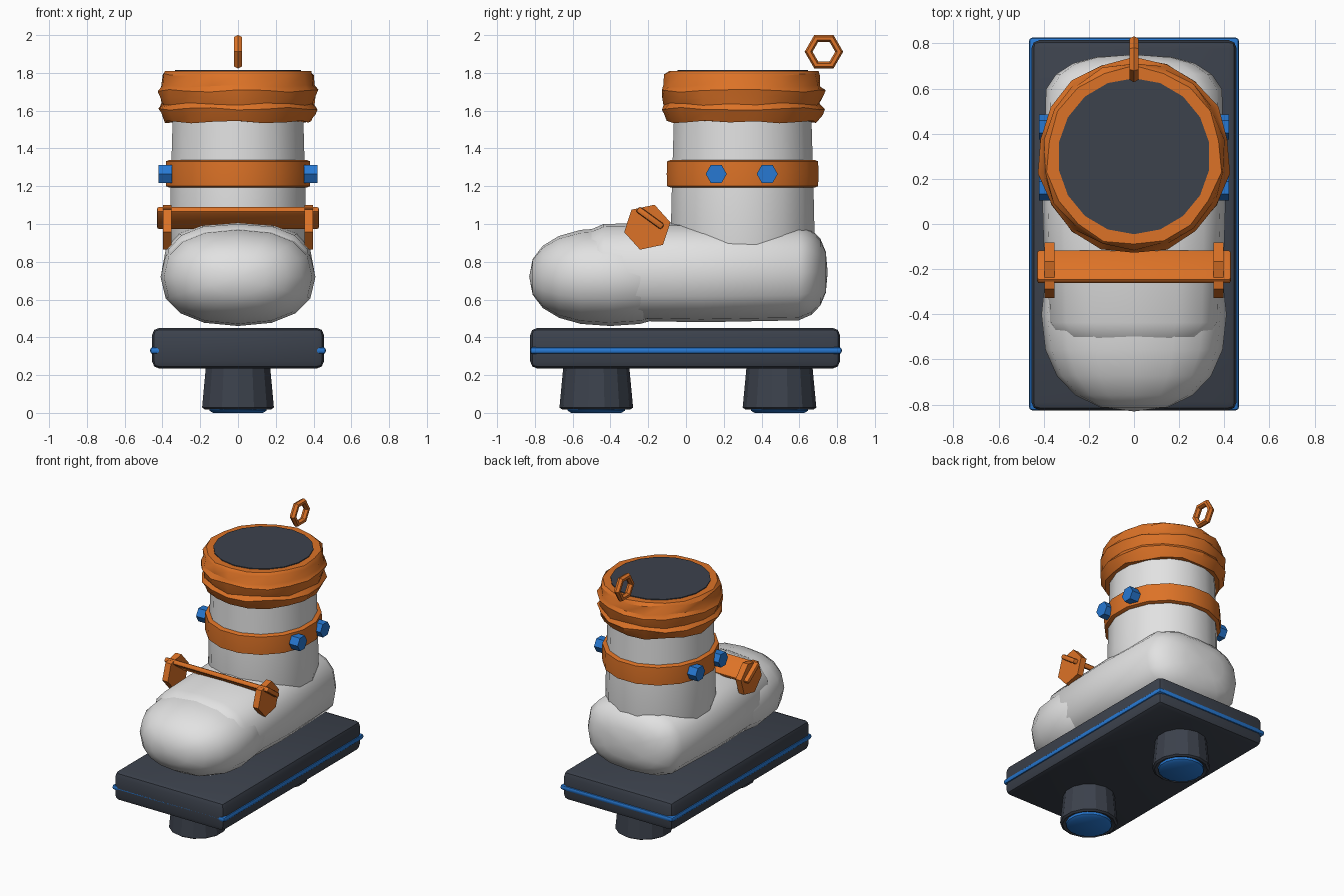
import bpy, bmesh, math
from mathutils import Matrix, Vector

cube = bpy.data.objects.get("Cube")
if cube:
    bpy.data.objects.remove(cube, do_unlink=True)


def material(name, rgb):
    m = bpy.data.materials.new(name)
    m.use_nodes = True
    m.diffuse_color = (*rgb, 1)
    m.node_tree.nodes["Principled BSDF"].inputs["Base Color"].default_value = (*rgb, 1)
    return m


WHITE = material("shell white", (0.76, 0.76, 0.76))
DARK = material("dark slate", (0.045, 0.054, 0.073))
ORANGE = material("orange", (0.72, 0.17, 0.02))
BLUE = material("bright blue", (0.02, 0.19, 0.65))


def finish(name, bm, mat, smooth=40):
    bmesh.ops.recalc_face_normals(bm, faces=bm.faces)
    mesh = bpy.data.meshes.new(name)
    bm.to_mesh(mesh)
    bm.free()
    mesh.materials.append(mat)
    ob = bpy.data.objects.new(name, mesh)
    bpy.context.collection.objects.link(ob)
    if smooth:
        bpy.ops.object.select_all(action="DESELECT")
        ob.select_set(True)
        bpy.context.view_layer.objects.active = ob
        bpy.ops.object.shade_smooth_by_angle(angle=math.radians(smooth))
    return ob


def box(name, size, loc, mat, bevel=0, tilt=0):
    bm = bmesh.new()
    bmesh.ops.create_cube(bm, size=1)
    bmesh.ops.scale(bm, vec=size, verts=bm.verts)
    if bevel:
        bmesh.ops.bevel(bm, geom=bm.edges[:], offset=bevel, segments=2,
                        profile=0.5, affect="EDGES")
    bmesh.ops.transform(bm, verts=bm.verts,
                        matrix=Matrix.Translation(loc) @ Matrix.Rotation(tilt, 4, "X"))
    return finish(name, bm, mat, 25)


def rounded(name, radii, loc, power, mat, stretch=0):
    """Soft rounded solid with poles along y, optionally drawn out along y."""
    bm = bmesh.new()
    bmesh.ops.create_uvsphere(bm, u_segments=16, v_segments=10, radius=1,
                              matrix=Matrix.Rotation(math.pi / 2, 4, "X"))
    for v in bm.verts:
        p = [math.copysign(abs(c) ** power, c) for c in v.co]
        y = p[1] * radii[1]
        if abs(p[1]) > 0.01:
            y += math.copysign(stretch, p[1])
        v.co = Vector((p[0] * radii[0], y, p[2] * radii[2])) + Vector(loc)
    return finish(name, bm, mat, 50)


def lathe(name, profile, loc, sides, mat, squash=1, wobble=0, smooth=40):
    """Turn (radius, height) pairs about z; both ends are capped."""
    bm = bmesh.new()
    rings = []
    for k, (r, z) in enumerate(profile):
        ring = []
        for i in range(sides):
            a = math.tau * (i + 0.5) / sides
            rr = r + wobble * math.sin(i * 2.4 + k * 1.9)
            zz = z + wobble * math.cos(i * 1.9 + k) * (0 < k < len(profile) - 2)
            ring.append(bm.verts.new((loc[0] + rr * squash * math.cos(a),
                                      loc[1] + rr * math.sin(a), zz)))
        rings.append(ring)
    for lo, hi in zip(rings, rings[1:]):
        for i in range(sides):
            j = (i + 1) % sides
            bm.faces.new((lo[i], lo[j], hi[j], hi[i]))
    bm.faces.new(rings[0])
    bm.faces.new(rings[-1])
    return finish(name, bm, mat, smooth)


def side_disc(name, radius, depth, loc, turn, mat):
    """Hexagonal plate whose axis runs along x."""
    bm = bmesh.new()
    bmesh.ops.create_cone(bm, cap_ends=True, segments=6, radius1=radius,
                          radius2=radius, depth=depth)
    bmesh.ops.transform(bm, verts=bm.verts,
                        matrix=Matrix.Translation(loc) @ Matrix.Rotation(turn, 4, "X")
                        @ Matrix.Rotation(math.pi / 2, 4, "Y"))
    return finish(name, bm, mat, 0)


# Sole slab with a thin bright trim line
box("sole", (0.91, 1.64, 0.215), (0, -0.005, 0.3425), DARK, 0.038)
box("sole_trim", (0.93, 1.65, 0.036), (0, 0, 0.33), BLUE, 0.014)

# Thrusters under the sole
for label, y in (("front", -0.475), ("back", 0.495)):
    lathe(label + "_thruster", [(0.155, 0.03), (0.18, 0.018), (0.195, 0.028), (0.174, 0.25)],
          (0, y), 14, DARK, smooth=20)
    lathe(label + "_thruster_glow", [(0.135, 0.0), (0.155, 0.012), (0.155, 0.032)],
          (0, y), 16, BLUE)

# Foot and toe
rounded("foot", (0.405, 0.26, 0.265), (0, 0.08, 0.745), 0.76, WHITE, 0.41)
rounded("toe_cap", (0.41, 0.43, 0.26), (0, -0.4, 0.72), 0.86, WHITE)

# Ankle shaft, strap and padded cuff
AXIS = (0, 0.3)
lathe("ankle_shaft", [(0.36, 0.75), (0.388, 0.95), (0.382, 1.2), (0.37, 1.6)],
      AXIS, 16, WHITE, 0.95)
lathe("ankle_strap", [(0.385, 1.192), (0.407, 1.2), (0.41, 1.265), (0.407, 1.332), (0.385, 1.34)],
      AXIS, 16, ORANGE, 0.955)
lathe("cuff", [(0.35, 1.545), (0.395, 1.54), (0.42, 1.585), (0.432, 1.61), (0.413, 1.635),
               (0.425, 1.67), (0.434, 1.705), (0.416, 1.73), (0.412, 1.79),
               (0.395, 1.81), (0.33, 1.81)],
      AXIS, 18, ORANGE, 0.98, 0.007, 30)
lathe("cuff_opening", [(0.345, 1.79), (0.345, 1.816)], AXIS, 18, DARK, 0.98)

# Hex bolts on both ends of the strap, and end plates of the front bar
for side, s in (("left", 1), ("right", -1)):
    for label, y in (("front", 0.16), ("back", 0.43)):
        side_disc(f"{side}_{label}_bolt", 0.056, 0.07, (s * 0.385, y, 1.265), 0, BLUE)
    side_disc(side + "_bar_plate", 0.125, 0.046, (s * 0.374, -0.205, 0.983),
              math.radians(12), ORANGE)

# Slanted slat across the instep
box("instep_bar", (0.86, 0.165, 0.035), (0, -0.19, 1.032), ORANGE, 0.012, math.radians(-36))

# Pull loop behind the cuff
bm = bmesh.new()
loop = []
for i in range(6):
    a = math.tau * i / 6
    loop.append([bm.verts.new((0.023 * math.sin(b),
                               0.73 + (0.081 + 0.021 * math.cos(b)) * math.cos(a),
                               1.912 + (0.081 + 0.021 * math.cos(b)) * math.sin(a)))
                 for b in (math.tau * k / 6 for k in range(6))])
for i in range(6):
    for k in range(6):
        n, m = (i + 1) % 6, (k + 1) % 6
        bm.faces.new((loop[i][k], loop[n][k], loop[n][m], loop[i][m]))
finish("pull_loop", bm, ORANGE, 30)
